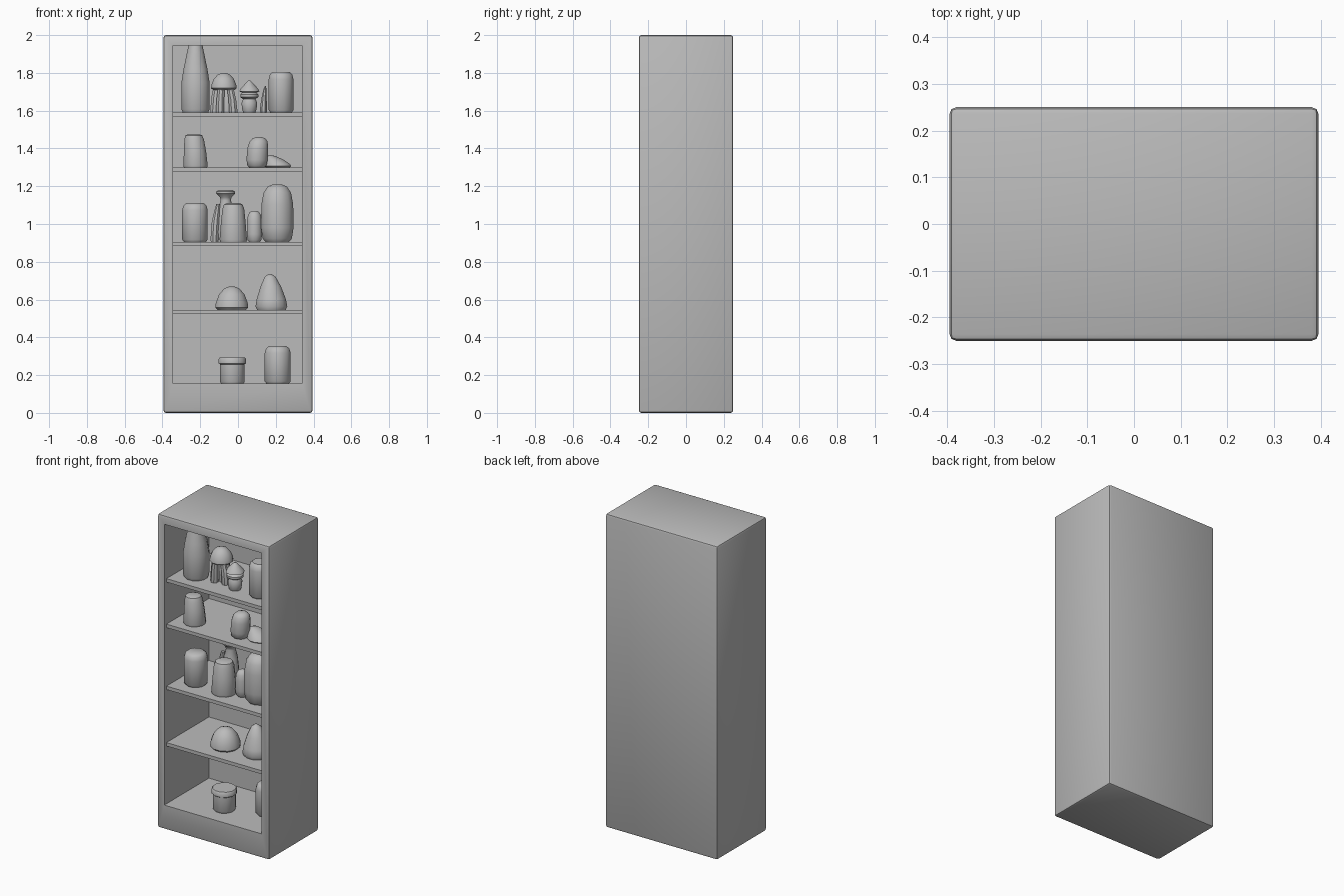
import bpy, bmesh, math
from mathutils import Vector

if "Cube" in bpy.data.objects:
    bpy.data.objects.remove(bpy.data.objects["Cube"])

grey = bpy.data.materials.new("plain_grey")
grey.use_nodes = True
grey.diffuse_color = (0.5, 0.5, 0.5, 1)
grey.node_tree.nodes["Principled BSDF"].inputs["Base Color"].default_value = (0.5, 0.5, 0.5, 1)


def finish(bm, name, angle=40):
    bmesh.ops.recalc_face_normals(bm, faces=bm.faces)
    mesh = bpy.data.meshes.new(name)
    bm.to_mesh(mesh)
    bm.free()
    mesh.materials.append(grey)
    ob = bpy.data.objects.new(name, mesh)
    bpy.context.collection.objects.link(ob)
    bpy.ops.object.select_all(action="DESELECT")
    ob.select_set(True)
    bpy.context.view_layer.objects.active = ob
    bpy.ops.object.shade_smooth_by_angle(angle=math.radians(angle))
    return ob


def box(lo, hi):
    bm = bmesh.new()
    bmesh.ops.create_cube(bm, size=1)
    for v in bm.verts:
        v.co = Vector([(a + b) / 2 + c * (b - a) for a, b, c in zip(lo, hi, v.co)])
    return bm


def turned(name, x, y, z, radius, height, profile, depth=1, lean=0, sides=12):
    """Lathe a (radius, height) profile given as fractions; lean shifts the top along x."""
    bm = bmesh.new()
    rings = []
    for r, h in profile:
        ring = []
        for i in range(sides):
            a = math.tau * (i + 0.5) / sides
            ring.append(bm.verts.new((x + radius * r * math.cos(a) + lean * h * h,
                                      y + radius * r * depth * math.sin(a), z + height * h)))
        rings.append(ring)
    for low, up in zip(rings, rings[1:]):
        for i in range(sides):
            j = (i + 1) % sides
            bm.faces.new((low[i], low[j], up[j], up[i]))
    bm.faces.new(rings[0])
    bm.faces.new(rings[-1])
    return finish(bm, name)


# Cabinet: rounded case whose front face is inset and pushed in
LEFT, RIGHT, FLOOR, TOP, BACK = -0.345, 0.34, 0.155, 1.945, 0.2
bm = box((-0.395, -0.25, 0), (0.395, 0.25, 2))
bmesh.ops.bevel(bm, geom=bm.edges[:], offset=0.014, segments=2, profile=0.5, affect="EDGES")
front = min(bm.faces, key=lambda f: f.calc_center_median().y)
bmesh.ops.inset_individual(bm, faces=[front], thickness=0.02)
for v in front.verts:
    v.co.x = LEFT if v.co.x < 0 else RIGHT
    v.co.z = FLOOR if v.co.z < 1 else TOP
inner = bmesh.ops.extrude_discrete_faces(bm, faces=[front])["faces"][0]
for v in inner.verts:
    v.co.y = BACK
finish(bm, "cabinet_case", 30)

# Shelves
SHELVES = {"lower": 0.545, "middle": 0.905, "upper": 1.3, "top": 1.59}
for name, z in SHELVES.items():
    finish(box((LEFT - 0.005, -0.228, z - 0.022), (RIGHT + 0.005, BACK + 0.005, z)), name + "_shelf")
low, mid, upper, top = SHELVES.values()

# Shared outlines
JAR = [(0.86, 0), (1, 0.06), (1, 0.82), (0.9, 0.94), (0.68, 1)]
CAPSULE = [(0.72, 0), (0.9, 0.06), (1, 0.25), (0.98, 0.65), (0.85, 0.85), (0.6, 0.96), (0.25, 1)]
DOME = [(0.85, 0), (1, 0.1), (0.97, 0.3), (0.78, 0.65), (0.48, 0.9), (0.15, 1)]
CONE = [(0.9, 0), (1, 0.1), (0.92, 0.3), (0.65, 0.65), (0.35, 0.92), (0.1, 1)]
BOTTLE = [(0.9, 0), (1, 0.05), (1, 0.45), (0.85, 0.65), (0.6, 0.9), (0.5, 1)]
TAPER = [(0.95, 0), (1, 0.06), (0.9, 0.5), (0.8, 0.85), (0.68, 0.97), (0.45, 1)]
VASE = [(0.9, 0), (1, 0.2), (0.8, 0.6), (0.55, 0.8), (0.6, 0.86), (1, 0.93), (1, 0.97), (0.7, 1)]
POT = [(0.82, 0), (0.9, 0.08), (0.9, 0.74), (1, 0.78), (1, 0.94), (0.92, 1)]

# Top shelf ornaments
turned("tall_bottle", -0.225, -0.1, top, 0.077, 0.355, BOTTLE)
turned("ornament_stem", -0.055, -0.055, top, 0.035, 0.15, TAPER)
turned("ornament_cap", -0.075, -0.06, top + 0.12, 0.07, 0.09, DOME)
for i, (dx, dy, h) in enumerate([(-0.125, -0.06, 0.17), (-0.095, -0.1, 0.15), (-0.025, -0.09, 0.14)]):
    turned("ornament_arm_%d" % i, dx, dy, top, 0.024, h, TAPER, lean=-0.4 * (dx + 0.075), sides=8)
turned("hatted_figure", 0.06, -0.115, top, 0.055, 0.17,
       [(0.6, 0), (0.72, 0.1), (0.78, 0.3), (0.62, 0.42), (0.9, 0.48), (0.9, 0.56),
        (0.7, 0.62), (1, 0.66), (0.85, 0.75), (0.35, 0.92), (0.1, 1)])
turned("leaf_ornament", 0.135, 0.0, top, 0.02, 0.14, CONE, depth=2, lean=0.01, sides=8)
turned("top_jar", 0.228, -0.1, top, 0.068, 0.215, JAR)

# Upper shelf ornaments
turned("slanted_ornament", -0.225, -0.115, upper, 0.067, 0.175, TAPER, lean=-0.01)
turned("pebble_ornament", 0.1, -0.12, upper, 0.058, 0.16, CAPSULE, lean=0.012)
turned("low_wedge", 0.21, -0.08, upper, 0.075, 0.065, CONE, lean=-0.045)

# Middle shelf ornaments
turned("left_jar", -0.228, -0.1, mid, 0.07, 0.205, JAR)
turned("flared_vase", -0.065, 0.02, mid, 0.052, 0.275, VASE)
turned("narrow_vase", -0.125, 0.0, mid, 0.022, 0.2, BOTTLE, lean=0.02, sides=8)
turned("tapered_jar", -0.025, -0.105, mid, 0.075, 0.205, TAPER)
turned("small_capsule", 0.087, -0.08, mid, 0.042, 0.165, CAPSULE)
turned("large_capsule", 0.208, -0.085, mid, 0.089, 0.305, CAPSULE)

# Lower shelf and floor ornaments
turned("dome_ornament", -0.033, -0.08, low, 0.09, 0.125, DOME)
turned("cone_ornament", 0.177, -0.06, low, 0.087, 0.19, CONE, lean=-0.008)
turned("lidded_pot", -0.03, -0.095, FLOOR, 0.075, 0.138, POT)
turned("floor_jar", 0.21, 0.0, FLOOR, 0.071, 0.198, JAR)
